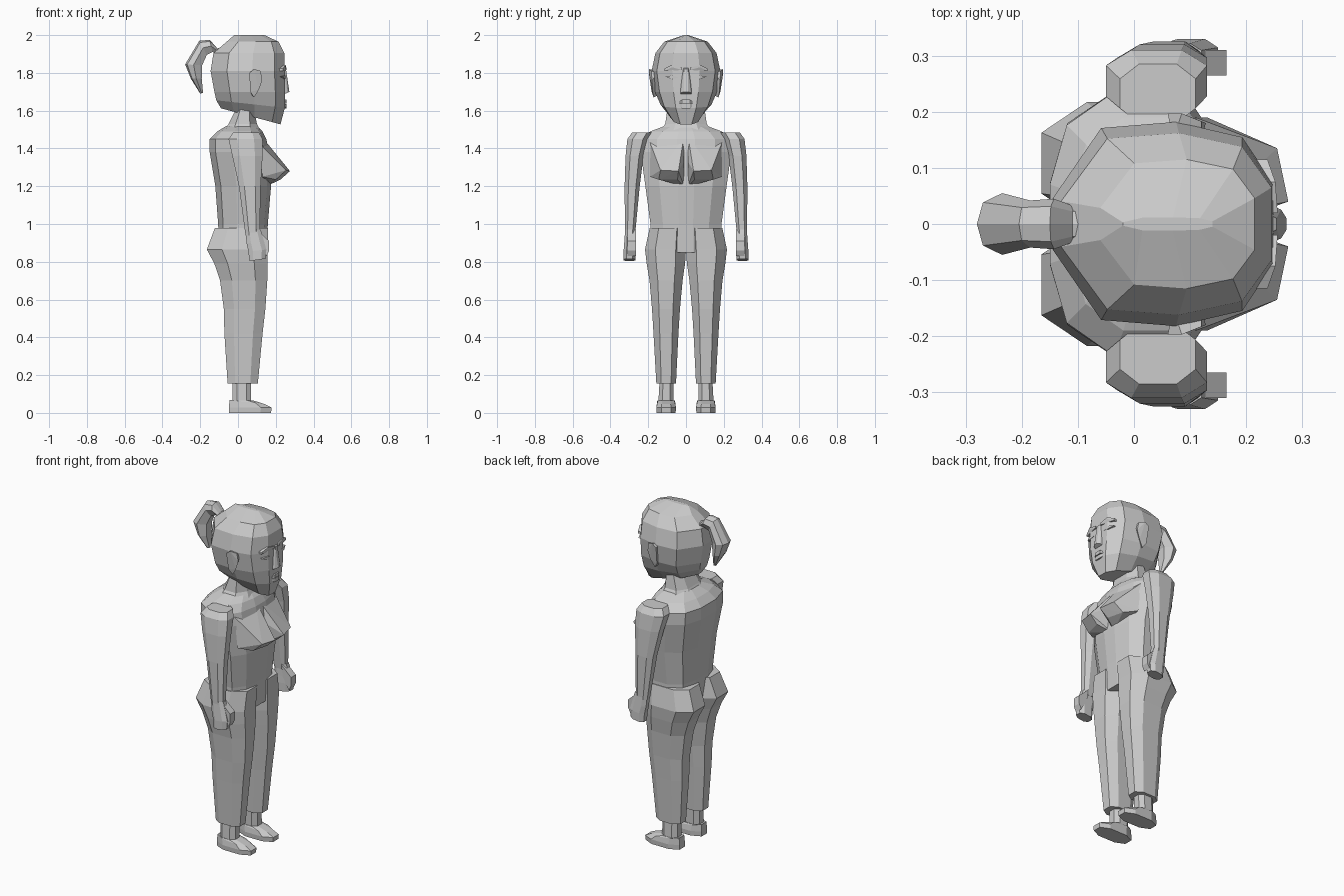
import bpy, bmesh

# Normalised cross-sections: u runs back to front (0..1), v runs side to side (-1..1)
def both_sides(half):
    return half + [(u, -v) for u, v in reversed(half)]

OCT = both_sides([(0, .5), (.25, 1), (.75, 1), (1, .5)])
HEAD = both_sides([(0, .25), (.22, .94), (.56, 1), (.86, .85), (1, .4)])
BODY = both_sides([(0, .3), (.1, .75), (.38, 1), (.75, 1), (.93, .65), (1, .2)])


def finish(name, bm, mirror):
    bmesh.ops.remove_doubles(bm, verts=bm.verts, dist=1e-5)
    bmesh.ops.recalc_face_normals(bm, faces=bm.faces)
    me = bpy.data.meshes.new(name)
    bm.to_mesh(me)
    bm.free()
    ob = bpy.data.objects.new(name, me)
    bpy.context.collection.objects.link(ob)
    if mirror:
        m = ob.modifiers.new("Mirror", 'MIRROR')
        m.use_axis = (False, True, False)
        m.use_mirror_merge = False
    return ob


def skin(name, rings, mirror=False):
    """Join matching rings of points with quads and cap both ends."""
    bm = bmesh.new()
    vs = [[bm.verts.new(p) for p in r] for r in rings]
    n = len(vs[0])
    for a, b in zip(vs, vs[1:]):
        for i in range(n):
            j = (i + 1) % n
            bm.faces.new((a[i], a[j], b[j], b[i]))
    bm.faces.new(vs[0])
    bm.faces.new(vs[-1])
    return finish(name, bm, mirror)


def loft(name, profile, sections, mirror=False):
    """sections: z, back x, front x, inner y, outer y, rise from back to front"""
    rings = []
    for z, x0, x1, y0, y1, tilt in sections:
        cy, w = (y0 + y1) / 2, (y1 - y0) / 2
        rings.append([(x0 + u * (x1 - x0), cy + v * w, z + tilt * (u - .5))
                      for u, v in profile])
    return skin(name, rings, mirror)


def hull(name, pts, mirror=False):
    bm = bmesh.new()
    for p in pts:
        bm.verts.new(p)
    r = bmesh.ops.convex_hull(bm, input=bm.verts)
    junk = {g for g in r["geom_interior"] + r["geom_unused"]
            if isinstance(g, bmesh.types.BMVert)}
    bmesh.ops.delete(bm, geom=list(junk), context='VERTS')
    bmesh.ops.dissolve_limit(bm, angle_limit=.02, verts=bm.verts, edges=bm.edges)
    return finish(name, bm, mirror)


# Head and neck
loft("head", HEAD, [
    (1.57, -.09, .225, -.075, .075, -.085),
    (1.635, -.115, .248, -.135, .135, -.04),
    (1.70, -.125, .25, -.165, .165, 0),
    (1.81, -.145, .248, -.182, .182, 0),
    (1.905, -.13, .245, -.162, .162, 0),
    (1.965, -.06, .215, -.115, .115, 0),
    (2.0, -.02, .14, -.012, .012, 0)])
loft("neck", OCT, [
    (1.47, -.09, .13, -.15, .15, 0),
    (1.53, -.05, .10, -.11, .11, 0),
    (1.63, .0, .08, -.095, .095, 0)])

# Torso and bust
loft("torso", BODY, [
    (.85, -.10, .15, -.19, .19, 0),
    (1.0, -.105, .158, -.188, .188, 0),
    (1.2, -.12, .175, -.215, .215, 0),
    (1.38, -.15, .165, -.24, .24, 0),
    (1.45, -.15, .15, -.235, .235, 0),
    (1.49, -.11, .13, -.19, .19, 0),
    (1.52, -.06, .10, -.11, .11, 0)])
hull("bust", [
    (.12, .01, 1.47), (.11, .19, 1.43), (.13, .19, 1.25), (.15, .01, 1.2),
    (.275, .04, 1.28), (.255, .135, 1.285), (.225, .045, 1.235),
    (.20, .145, 1.235), (.19, .01, 1.33)], True)

# Arms, hands and thumbs
loft("arm", OCT, [
    (.94, .04, .115, .27, .323, 0),
    (1.2, .005, .12, .245, .325, 0),
    (1.36, -.03, .13, .225, .32, 0),
    (1.45, -.05, .13, .20, .31, 0),
    (1.485, -.025, .11, .18, .285, 0)], True)
loft("hand", OCT, [
    (.81, .06, .145, .268, .33, .012),
    (.86, .055, .15, .268, .33, .01),
    (.90, .045, .14, .27, .327, 0),
    (.97, .04, .12, .272, .322, 0)], True)
hull("thumb", [(x, y, z) for y in (.265, .31) for x, z in
               [(.10, .97), (.165, .91), (.165, .86), (.15, .83), (.11, .90)]], True)

# Trouser legs with rounded seat
loft("leg", OCT, [
    (.155, -.055, .105, .053, .157, 0),
    (.42, -.072, .13, .04, .172, 0),
    (.55, -.075, .145, .032, .18, 0),
    (.70, -.095, .155, .018, .193, 0),
    (.79, -.125, .157, .005, .208, 0),
    (.865, -.165, .157, 0, .217, 0),
    (.98, -.122, .16, 0, .192, 0)], True)

# Ankles and feet
loft("ankle", OCT, [
    (.04, -.03, .07, .065, .147, 0),
    (.17, -.03, .07, .065, .14, 0)], True)
loft("shoe", OCT, [
    (0, -.048, .175, .055, .155, 0),
    (.028, -.048, .178, .053, .157, 0),
    (.058, -.045, .14, .058, .152, -.022),
    (.066, -.04, .08, .062, .148, 0)], True)

# Ponytail: inner edge, outer edge, half width
tail = [(-.06, 1.885, -.06, 1.935, .03), (-.105, 1.90, -.11, 1.93, .032),
        (-.135, 1.91, -.15, 1.975, .045), (-.165, 1.895, -.205, 1.97, .042),
        (-.19, 1.84, -.28, 1.845, .055), (-.192, 1.77, -.25, 1.77, .048),
        (-.185, 1.695, -.20, 1.69, .012)]
rings = []
for xi, zi, xo, zo, w in tail:
    def at(t, y):
        return (xi + t * (xo - xi), y, zi + t * (zo - zi))
    rings.append([at(0, .5 * w), at(.5, w), at(.88, .7 * w), at(1, 0),
                  at(.88, -.7 * w), at(.5, -w), at(0, -.5 * w)])
skin("ponytail", rings)

# Ears
hull("ear", [(x, y, z) for x, z, y in [
    (.06, 1.80, .197), (.085, 1.82, .197), (.12, 1.81, .183), (.128, 1.76, .18),
    (.11, 1.71, .178), (.085, 1.67, .172), (.065, 1.70, .182)]]
    + [(.07, .15, 1.81), (.12, .15, 1.80), (.075, .15, 1.68)], True)

# Face: nose, brows, eyes, lips
hull("nose", [(.24, s * a, z) for s in (-1, 1) for a, z in [(.018, 1.83), (.034, 1.70), (.03, 1.685)]]
     + [(x, s * a, z) for s in (-1, 1) for x, a, z in
        [(.254, .01, 1.82), (.262, .026, 1.695), (.272, .01, 1.70)]])
hull("brow", [(x, y, z) for y, z, xf in [(.02, 1.815, .256), (.075, 1.83, .252), (.115, 1.81, .238)]
              for x, z in [(.21, z), (xf, z), (.21, z + .012), (xf, z + .012)]], True)
hull("eye", [(x, y, z) for y, z, xf in [(.04, 1.775, .25), (.075, 1.787, .252),
             (.075, 1.767, .252), (.11, 1.78, .237)] for x in (.21, xf)], True)
for name, za, zb, xf in (("upper_lip", 1.638, 1.658, .258), ("lower_lip", 1.612, 1.634, .256)):
    hull(name, [(.235, s * .052, 1.636) for s in (-1, 1)]
         + [(x, s * .02, z) for s in (-1, 1) for x in (.235, xf) for z in (za, zb)])
